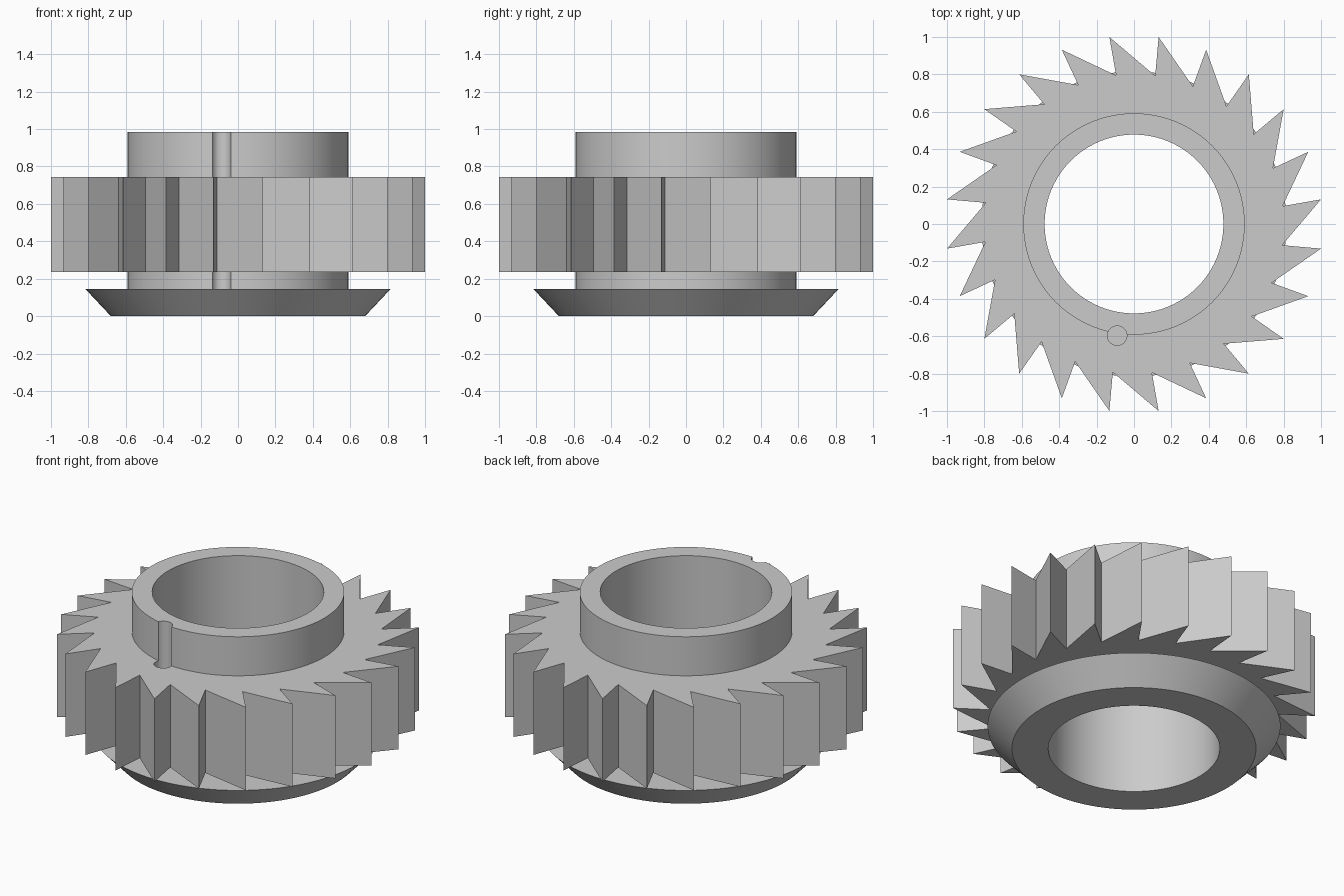
import bpy
import bmesh
from math import sin, cos, pi, radians

TEETH = 24
SEGMENTS = 96

cube = bpy.data.objects.get("Cube")
if cube:
    bpy.data.objects.remove(cube, do_unlink=True)

steel = bpy.data.materials.new("grey steel")
steel.use_nodes = True
colour = (0.6, 0.6, 0.6, 1)
steel.diffuse_color = colour
steel.node_tree.nodes["Principled BSDF"].inputs["Base Color"].default_value = colour


def circle(radius, z, count=SEGMENTS, x=0, y=0):
    return [(x + radius * cos(2 * pi * i / count),
             y + radius * sin(2 * pi * i / count), z) for i in range(count)]


def loft(name, loops):
    """Solid through a stack of equal-length loops, capped at both ends."""
    bm = bmesh.new()
    rings = [[bm.verts.new(p) for p in loop] for loop in loops]
    for low, high in zip(rings, rings[1:]):
        for i in range(len(low)):
            j = (i + 1) % len(low)
            bm.faces.new((low[i], low[j], high[j], high[i]))
    bm.faces.new(rings[0][::-1])
    bm.faces.new(rings[-1])
    bmesh.ops.recalc_face_normals(bm, faces=bm.faces)
    mesh = bpy.data.meshes.new(name)
    bm.to_mesh(mesh)
    bm.free()
    mesh.materials.append(steel)
    obj = bpy.data.objects.new(name, mesh)
    bpy.context.collection.objects.link(obj)
    return obj


def combine(target, tool, operation):
    """Apply a boolean and discard the tool."""
    bpy.context.view_layer.objects.active = target
    mod = target.modifiers.new(operation.lower(), "BOOLEAN")
    mod.object = tool
    mod.operation = operation
    mod.solver = "EXACT"
    bpy.ops.object.modifier_apply(modifier=mod.name)
    bpy.data.objects.remove(tool, do_unlink=True)


# Hub with a flared flange at its foot
wheel = loft("ratchet_wheel", [circle(r, z) for r, z in
             ((0.68, 0), (0.816, 0.145), (0.592, 0.145), (0.592, 0.985))])

# Saw-toothed ring: each tip drops to a slightly undercut root,
# then a long back slopes out to the next tip
outline = []
for k in range(TEETH):
    tip = 2 * pi * (k + 0.5) / TEETH
    for radius, angle in ((1.0086, tip), (0.8, tip - radians(0.65))):
        outline.append((radius * cos(angle), radius * sin(angle)))
toothed_ring = loft("toothed_ring",
                    [[(x, y, z) for x, y in outline] for z in (0.235, 0.745)])
combine(wheel, toothed_ring, "UNION")

# Central bore
combine(wheel, loft("bore", [circle(0.478, z) for z in (-0.2, 1.2)]), "DIFFERENCE")

# Round keyway down the front of the hub, stopping on the flange
combine(wheel, loft("keyway", [circle(0.052, z, 32, -0.09, -0.597)
                               for z in (0.145, 1.2)]), "DIFFERENCE")

# Smooth the round walls, keep every edge crisp
bpy.ops.object.select_all(action="DESELECT")
wheel.select_set(True)
bpy.context.view_layer.objects.active = wheel
bpy.ops.object.shade_smooth_by_angle(angle=radians(25))
